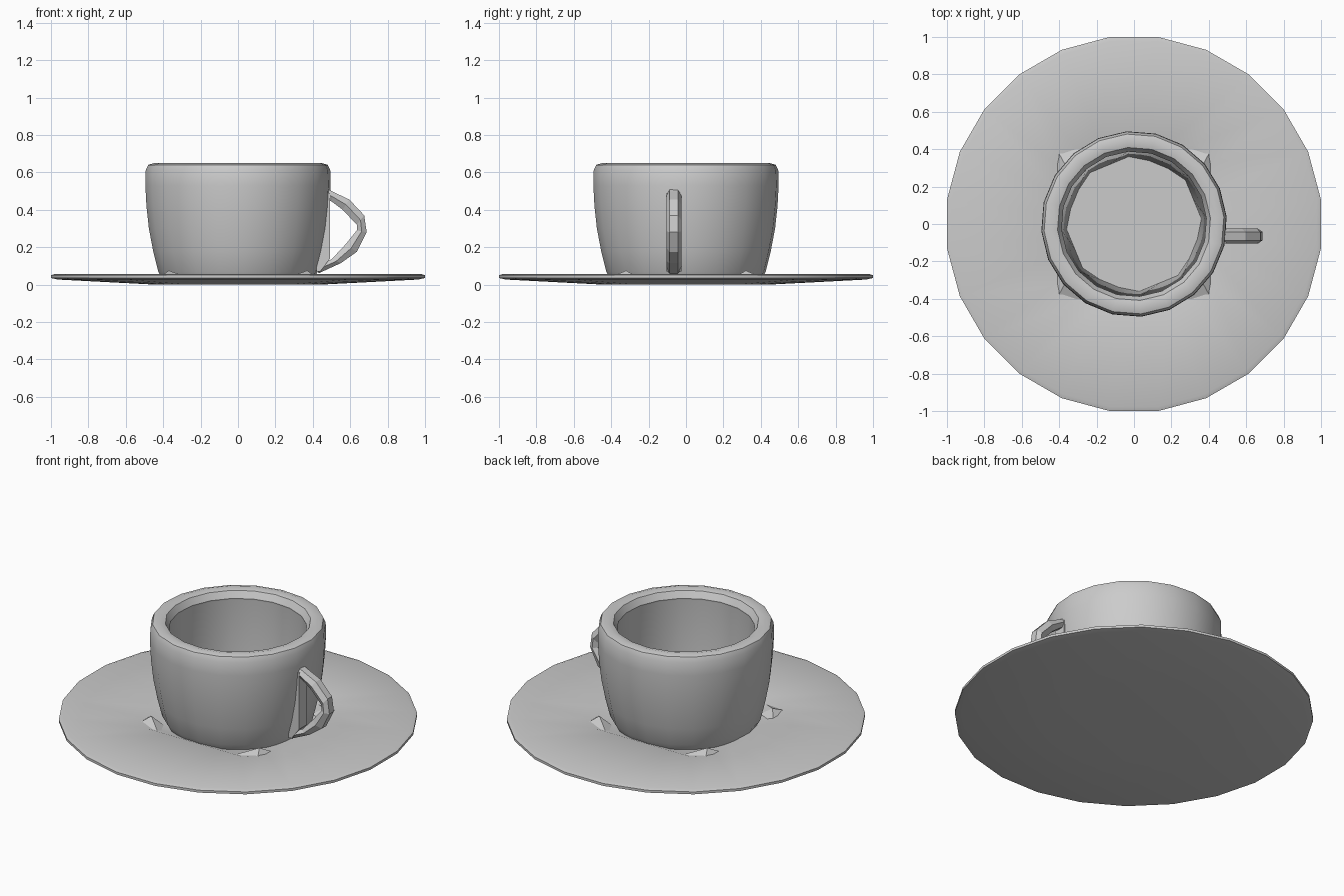
import bpy, bmesh
from math import cos, sin, pi, radians

cube = bpy.data.objects.get("Cube")
if cube:
    bpy.data.objects.remove(cube, do_unlink=True)

grey = bpy.data.materials.new("plain grey")
grey.use_nodes = True
colour = (0.6, 0.6, 0.6, 1)
grey.diffuse_color = colour
grey.node_tree.nodes["Principled BSDF"].inputs["Base Color"].default_value = colour


def finish(name, bm, smooth=None):
    bmesh.ops.recalc_face_normals(bm, faces=bm.faces[:])
    mesh = bpy.data.meshes.new(name)
    bm.to_mesh(mesh)
    bm.free()
    mesh.materials.append(grey)
    obj = bpy.data.objects.new(name, mesh)
    bpy.context.collection.objects.link(obj)
    if smooth:
        bpy.ops.object.select_all(action="DESELECT")
        obj.select_set(True)
        bpy.context.view_layer.objects.active = obj
        bpy.ops.object.shade_smooth_by_angle(angle=radians(smooth))
    return obj


def ring(bm, radius, z, sides, turn=0.0):
    return [bm.verts.new((radius * cos(2 * pi * (i + turn) / sides),
                          radius * sin(2 * pi * (i + turn) / sides), z))
            for i in range(sides)]


def bridge(bm, a, b):
    n = len(a)
    for i in range(n):
        bm.faces.new((a[i], a[(i + 1) % n], b[(i + 1) % n], b[i]))


def skin(bm, rings):
    for a, b in zip(rings, rings[1:]):
        bridge(bm, a, b)
    bm.faces.new(rings[0])
    bm.faces.new(rings[-1])


def prism(name, outline, y0, y1):
    bm = bmesh.new()
    skin(bm, [[bm.verts.new((x, y, z)) for x, z in outline] for y in (y0, y1)])
    return finish(name, bm)


# Saucer: thin disc with a square well under the cup
bm = bmesh.new()
sides = 24
profile = [(0.45, 0.0), (0.97, 0.027), (1.008, 0.035), (1.008, 0.05), (0.985, 0.058)]
rings = [ring(bm, r, z, sides, 0.5) for r, z in profile]


def square_ring(half, z):
    points = []
    for i in range(sides):
        a = 2 * pi * (i + 0.5) / sides
        # Snap the vertices nearest the diagonals outwards to keep the well square
        k = half / max(abs(cos(a)), abs(sin(a)))
        points.append(bm.verts.new((k * cos(a), k * sin(a), z)))
    return points


rings += [square_ring(0.43, 0.052), square_ring(0.37, 0.03)]
skin(bm, rings)
finish("saucer", bm, 30)

# Small wedges filling the corners of the well
for sx in (-1, 1):
    for sy in (-1, 1):
        bm = bmesh.new()
        base = [bm.verts.new((sx * x, sy * y, 0.03))
                for x, y in ((0.43, 0.24), (0.43, 0.43), (0.24, 0.43), (0.3, 0.3))]
        tip = bm.verts.new((sx * 0.37, sy * 0.32, 0.075))
        bm.faces.new(base)
        for i in range(4):
            bm.faces.new((base[i], base[(i + 1) % 4], tip))
        finish("well_corner_wedge", bm)

# Cup: outer wall, rounded rim and a many-sided hollow
bm = bmesh.new()
profile = [(0.405, 0.03), (0.428, 0.07), (0.455, 0.18), (0.478, 0.3), (0.491, 0.42),
           (0.497, 0.53), (0.495, 0.61), (0.482, 0.64), (0.45, 0.65), (0.41, 0.64),
           (0.388, 0.60)]
rings = [ring(bm, r, z, 20, 0.25) for r, z in profile]
hollow = [ring(bm, r, z, 20, 0.25) for r, z in ((0.39, 0.59), (0.372, 0.09))]
for i, v in enumerate(hollow[1]):
    # Flatten the bottom of the hollow towards an eight-sided outline
    a = 2 * pi * (i + 0.25) / 20
    k = cos(pi / 8) / cos((a % (pi / 4)) - pi / 8)
    v.co.x *= k
    v.co.y *= k
skin(bm, rings + hollow)
finish("cup", bm, 35)

# Handle: chunky six-sided loop made of straight pieces
stations = [((0.46, 0.46), (0.47, 0.515)), ((0.5, 0.445), (0.51, 0.495)),
            ((0.56, 0.40), (0.595, 0.455)), ((0.635, 0.32), (0.675, 0.37)),
            ((0.635, 0.29), (0.688, 0.28)), ((0.575, 0.215), (0.635, 0.175)),
            ((0.5, 0.135), (0.55, 0.115)), ((0.42, 0.10), (0.43, 0.06))]
bm = bmesh.new()
rings = []
for (ix, iz), (ox, oz) in stations:
    mx, mz = (ix + ox) / 2, (iz + oz) / 2
    section = [(ix, iz, -0.022), (mx, mz, -0.04), (ox, oz, -0.022),
               (ox, oz, 0.022), (mx, mz, 0.04), (ix, iz, 0.022)]
    rings.append([bm.verts.new((x, y - 0.065, z)) for x, z, y in section])
skin(bm, rings)
finish("handle", bm)

# Flat mount joining the handle to the cup wall
prism("handle_mount", [(0.42, 0.07), (0.44, 0.07), (0.492, 0.14), (0.492, 0.49), (0.42, 0.49)],
      -0.105, -0.025)
